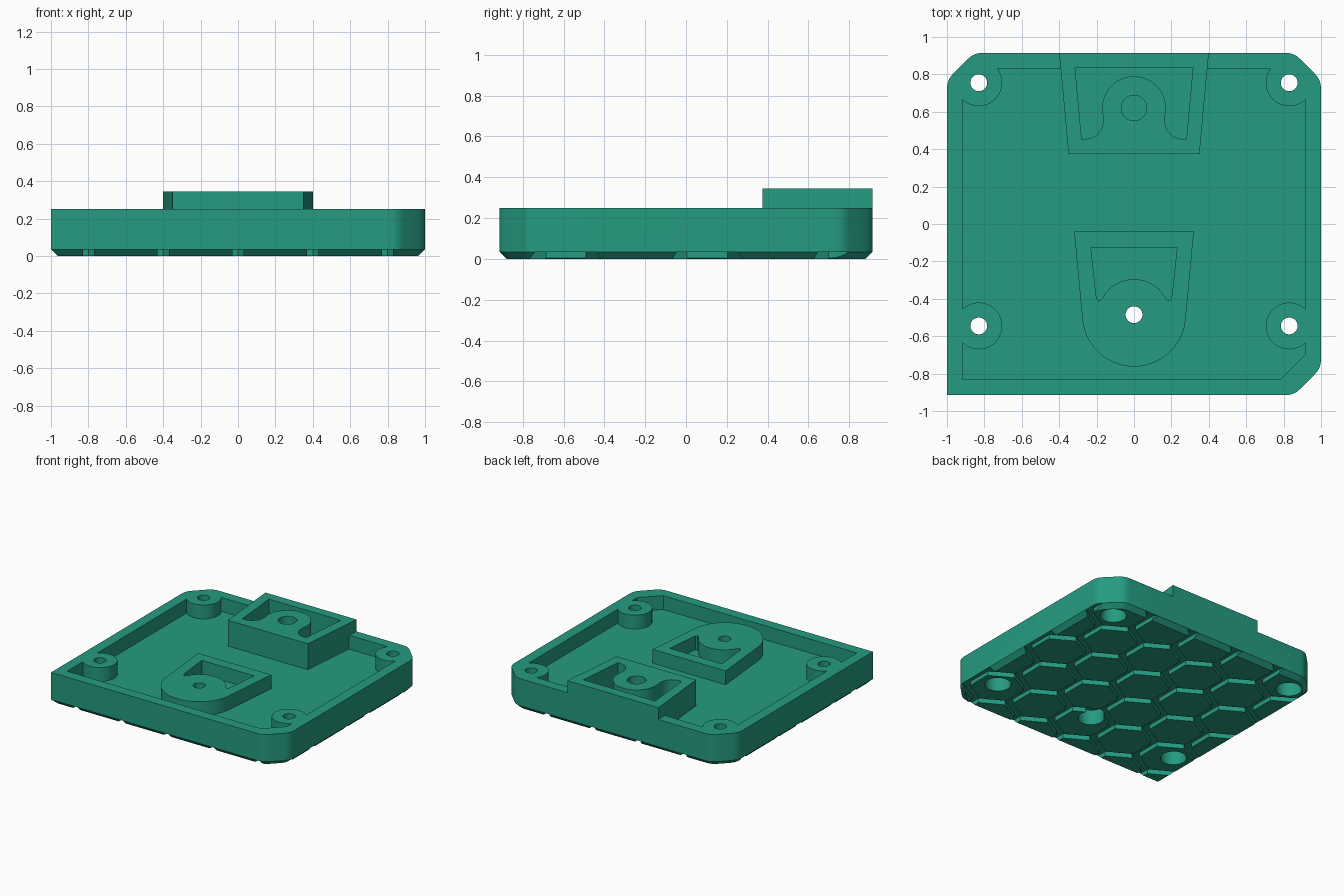
import bpy, bmesh, math

if "Cube" in bpy.data.objects:
    bpy.data.objects.remove(bpy.data.objects["Cube"])

green = bpy.data.materials.new("teal_green")
green.diffuse_color = (0.018, 0.33, 0.22, 1)
green.use_nodes = True
green.node_tree.nodes["Principled BSDF"].inputs["Base Color"].default_value = green.diffuse_color

RIM, FLOOR, TREAD = 0.25, 0.14, 0.035


def loft(name, rings):
    """Solid through stacked (points, z) rings, capped at both ends."""
    bm = bmesh.new()
    loops = [[bm.verts.new((x, y, z)) for x, y in pts] for pts, z in rings]
    n = len(loops[0])
    for lo, hi in zip(loops, loops[1:]):
        for i in range(n):
            j = (i + 1) % n
            bm.faces.new((lo[i], lo[j], hi[j], hi[i]))
    bm.faces.new(loops[0][::-1])
    bm.faces.new(loops[-1])
    bmesh.ops.recalc_face_normals(bm, faces=bm.faces)
    me = bpy.data.meshes.new(name)
    bm.to_mesh(me)
    bm.free()
    me.materials.append(green)
    ob = bpy.data.objects.new(name, me)
    bpy.context.collection.objects.link(ob)
    return ob


def prism(name, pts, z0, z1):
    return loft(name, [(pts, z0), (pts, z1)])


def arc(cx, cy, r, a0, a1, n):
    angles = [math.radians(a0 + (a1 - a0) * i / n) for i in range(n + 1)]
    return [(cx + r * math.cos(a), cy + r * math.sin(a)) for a in angles]


def cylinder(name, x, y, r, z0, z1, n=48):
    return prism(name, arc(x, y, r, 0, 360, n)[:-1], z0, z1)


def combine(target, tool, op='DIFFERENCE'):
    mod = target.modifiers.new("bool", 'BOOLEAN')
    mod.operation, mod.solver, mod.object = op, 'EXACT', tool
    bpy.context.view_layer.objects.active = target
    bpy.ops.object.modifier_apply(modifier=mod.name)
    bpy.data.objects.remove(tool)


def outline(d, c, soft=0.0):
    """Rectangle inset by d, three corners cut by c, cut ends softened."""
    X, Y = 1 - d, 0.915 - d
    pts = [(-X, -Y), (X - c, -Y), (X, -Y + c), (X, Y - c),
           (X - c, Y), (-X + c, Y), (-X, Y - c)]
    if not soft:
        return pts
    out = [pts[0]]
    for i in range(1, len(pts)):
        p, a, b = pts[i], pts[i - 1], pts[(i + 1) % len(pts)]
        la, lb = math.dist(p, a), math.dist(p, b)
        s = [p[k] + (a[k] - p[k]) * soft / la for k in (0, 1)]
        e = [p[k] + (b[k] - p[k]) * soft / lb for k in (0, 1)]
        for t in (0, 0.25, 0.5, 0.75, 1):
            out.append(tuple((1 - t) ** 2 * s[k] + 2 * t * (1 - t) * p[k]
                             + t * t * e[k] for k in (0, 1)))
    return out


# Tray body with bevelled underside
side = outline(0, 0.145, 0.045)
body = loft("tray", [(outline(TREAD, 0.145 - 0.586 * TREAD, 0.045), 0),
                     (side, TREAD), (side, RIM)])

# Hollow, leaving the four screw posts and the front boss standing
posts = [(x, y) for x in (-0.83, 0.83) for y in (-0.545, 0.755)]
cavity = prism("cavity", outline(0.083, 0.135), FLOOR, 0.5)
for x, y in posts:
    combine(cavity, cylinder("screw_post", x, y, 0.125, 0, 0.6))
front = [(-0.32, -0.04)] + arc(0, -0.485, 0.277, 186, 354, 40) + [(0.32, -0.04)]
combine(cavity, prism("front_boss", front, 0, 0.6))
combine(body, cavity)

# Raised rear boss
rear = [(-0.40, 0.915), (-0.35, 0.375), (0.35, 0.375), (0.40, 0.915)]
combine(body, prism("rear_boss", rear, FLOOR - 0.02, 0.345), 'UNION')

# Rear pocket wrapping a round post
rear_pocket = ([(-0.315, 0.838), (-0.28, 0.455)]
               + arc(-0.26, 0.55, 0.095, 270, 360, 10)
               + arc(0, 0.62, 0.17, 195, -15, 36)
               + arc(0.26, 0.55, 0.095, 180, 270, 10)
               + [(0.28, 0.455), (0.315, 0.838)])
combine(body, prism("rear_pocket", rear_pocket, FLOOR, 0.6))
combine(body, cylinder("rear_hole", 0, 0.62, 0.068, FLOOR, 0.6))

# Front pocket with a curved lower edge
front_pocket = ([(-0.23, -0.125), (-0.203, -0.38), (-0.198, -0.403),
                 (-0.187, -0.41), (-0.176, -0.405)]
                + arc(0, -0.485, 0.19, 150, 30, 28)
                + [(0.176, -0.405), (0.187, -0.41), (0.198, -0.403),
                   (0.203, -0.38), (0.23, -0.125)])
combine(body, prism("front_pocket", front_pocket, FLOOR, 0.6))

# Hexagon tread: grooves are a slab with hexagons removed
P = 0.4
slab = prism("grooves", [(-2, -2), (2, -2), (2, 2), (-2, 2)], -0.1, TREAD)
row = P * math.sqrt(3) / 2
for j in range(-1, 7):
    y = -0.935 + j * row
    shift = 0 if j % 2 else P / 2
    for i in range(-4, 4):
        pts = arc(i * P + shift, y, (P - 0.06) / math.sqrt(3), 30, 390, 6)[:-1]
        combine(slab, prism("hexagon", pts, -0.3, 0.3))
combine(body, slab)

# Screw holes with counterbores from below
for x, y in posts + [(0, -0.485)]:
    combine(body, cylinder("counterbore", x, y, 0.095, -0.2, 0.12))
    combine(body, cylinder("screw_hole", x, y, 0.045, 0.05, 0.6, 32))

bpy.ops.object.select_all(action='DESELECT')
body.select_set(True)
bpy.context.view_layer.objects.active = body
bpy.ops.object.shade_smooth_by_angle(angle=math.radians(30))
